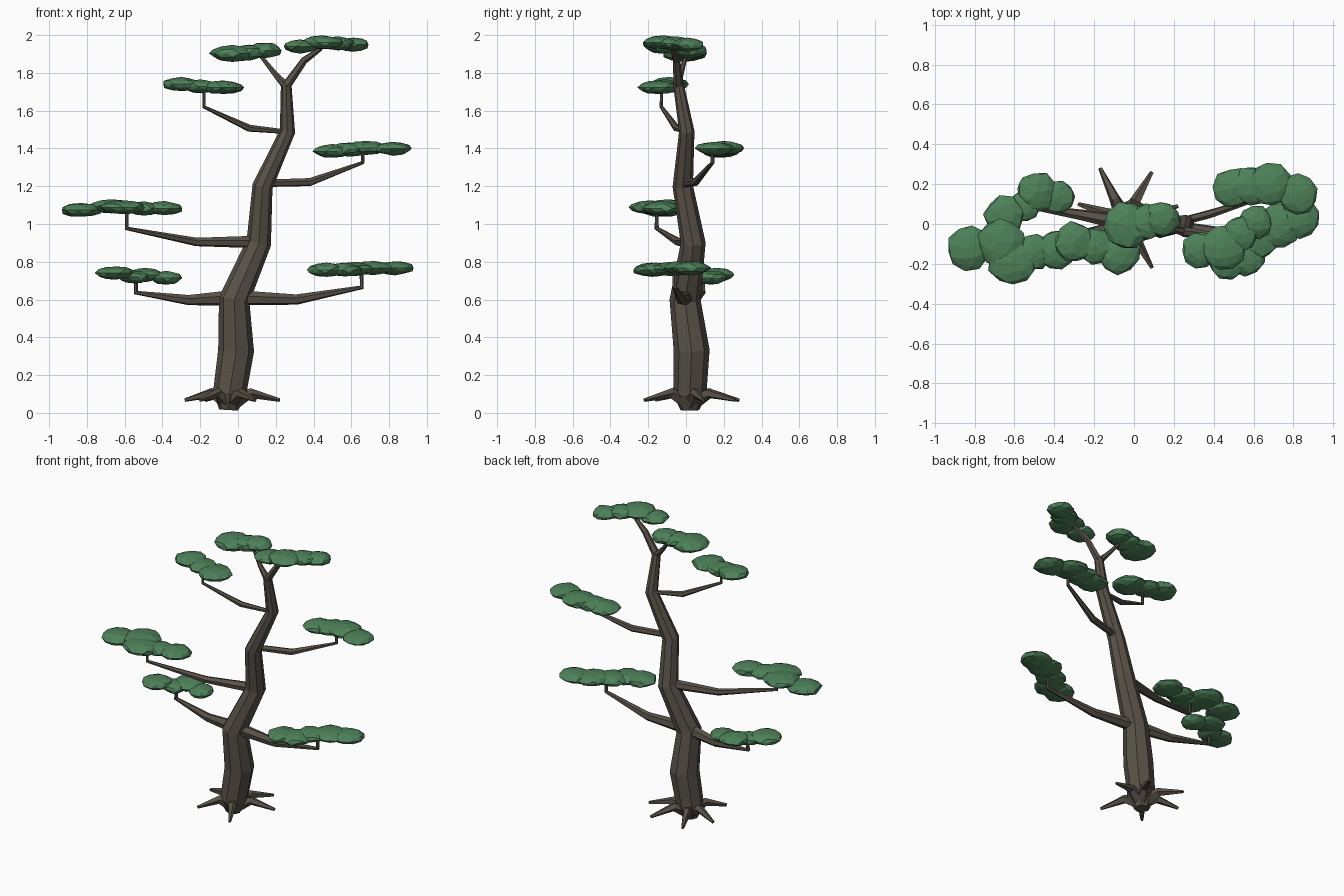
import bpy, bmesh, math, random
from mathutils import Vector, Matrix

random.seed(4)

def material(name, rgb):
    m = bpy.data.materials.new(name)
    m.diffuse_color = (*rgb, 1)
    return m

bark = material("bark", (0.10, 0.083, 0.065))
leaf = material("foliage", (0.075, 0.22, 0.10))

def finish(bm, name, mat):
    bmesh.ops.recalc_face_normals(bm, faces=bm.faces)
    me = bpy.data.meshes.new(name)
    bm.to_mesh(me)
    bm.free()
    me.materials.append(mat)
    ob = bpy.data.objects.new(name, me)
    bpy.context.collection.objects.link(ob)
    return ob

def tube(name, pts, radii, sides=6):
    """Faceted tapering limb along a bent path."""
    bm = bmesh.new()
    pts = [Vector(p) for p in pts]
    rings, last, u = [], len(pts) - 1, None
    for i, (p, r) in enumerate(zip(pts, radii)):
        t = Vector()
        if i > 0:
            t += (p - pts[i - 1]).normalized()
        if i < last:
            t += (pts[i + 1] - p).normalized()
        t.normalize()
        if u is None:
            u = t.orthogonal()
        u = (u - t * u.dot(t)).normalized()
        v = t.cross(u)
        rings.append([bm.verts.new(p + r * (u * math.cos(a) + v * math.sin(a)))
                      for a in (2 * math.pi * k / sides for k in range(sides))])
    for a, b in zip(rings, rings[1:]):
        for k in range(sides):
            n = (k + 1) % sides
            bm.faces.new((a[k], a[n], b[n], b[k]))
    bm.faces.new(rings[0])
    bm.faces.new(rings[-1])
    return finish(bm, name, bark)

def pad(name, z, blobs, h=0.036):
    """Cloud of flattened, slightly irregular low-poly balls: (x, y, radius, dz)."""
    bm = bmesh.new()
    for x, y, r, dz in blobs:
        m = (Matrix.Translation((x, y, z + dz)) @ Matrix.Diagonal((r, r, h, 1))
             @ Matrix.Rotation(random.uniform(0, 6.28), 4, 'Z'))
        ball = bmesh.ops.create_icosphere(bm, subdivisions=2, radius=1, matrix=m)
        c = Vector((x, y, z + dz))
        for v in ball["verts"]:
            v.co = c + (v.co - c) * random.uniform(0.93, 1.09)
    return finish(bm, name, leaf)

# Trunk
tube("trunk",
     [(-0.05, 0.02, 0.015), (-0.045, 0.02, 0.10), (-0.01, 0.03, 0.33), (-0.02, -0.005, 0.60),
      (0.11, 0.038, 0.90), (0.13, -0.017, 1.20), (0.262, 0.004, 1.49), (0.255, -0.04, 1.74)],
     [0.05, 0.088, 0.095, 0.082, 0.066, 0.054, 0.041, 0.028], 8)

# Roots
for i, (x, y) in enumerate([(0.22, 0.09), (0.09, 0.26), (-0.17, 0.28),
                            (-0.28, 0.10), (-0.20, -0.16), (0.09, -0.22)]):
    c, tip = Vector((-0.045, 0.02, 0)), Vector((x, y, 0))
    path = [c.lerp(tip, 0.08), c.lerp(tip, 0.42), tip]
    for p, z in zip(path, (0.06, 0.105, 0.068)):
        p.z = z
    tube(f"root_{i}", path, [0.045, 0.028, 0.01], 5)

# Branches, each ending in an upright twig
R = [0.042, 0.028, 0.013, 0.011]
tube("branch_left_low", [(-0.02, 0, 0.61), (-0.26, 0.045, 0.597), (-0.54, 0.09, 0.637), (-0.54, 0.09, 0.72)], R)
tube("branch_right_low", [(-0.02, 0, 0.61), (0.31, -0.025, 0.60), (0.655, -0.06, 0.665), (0.655, -0.06, 0.75)], R)
tube("branch_left_mid", [(0.10, 0.03, 0.905), (-0.22, -0.04, 0.905), (-0.59, -0.155, 0.977), (-0.59, -0.155, 1.06)],
     [0.034, 0.023, 0.012, 0.010])
tube("branch_right_high", [(0.13, -0.015, 1.215), (0.38, 0.05, 1.222), (0.66, 0.14, 1.325), (0.66, 0.14, 1.38)],
     [0.02, 0.022, 0.011, 0.009])
tube("branch_left_high", [(0.26, 0, 1.488), (0.06, -0.05, 1.507), (-0.18, -0.13, 1.62), (-0.18, -0.13, 1.71)],
     [0.012, 0.019, 0.010, 0.009])
tube("fork_left", [(0.255, -0.04, 1.73), (0.20, -0.03, 1.79), (0.12, 0.0, 1.89)], [0.024, 0.016, 0.01])
tube("fork_right", [(0.255, -0.04, 1.73), (0.35, -0.05, 1.865), (0.44, -0.07, 1.93)], [0.026, 0.02, 0.012])

# Foliage pads
pad("pad_left_low", 0.73, [(-0.65, 0.04, 0.10, 0.01), (-0.55, 0.09, 0.08, -0.01),
                           (-0.49, 0.16, 0.10, 0.0), (-0.38, 0.135, 0.08, -0.015)])
pad("pad_right_low", 0.762, [(0.47, -0.18, 0.10, -0.005), (0.56, -0.16, 0.10, -0.005), (0.62, -0.08, 0.10, 0.0),
                             (0.72, -0.01, 0.11, 0.005), (0.83, 0.03, 0.10, 0.005)])
pad("pad_left_mid", 1.083, [(-0.83, -0.12, 0.11, -0.01), (-0.67, -0.09, 0.12, 0.01),
                            (-0.61, -0.19, 0.12, 0.005), (-0.50, -0.14, 0.09, 0.0), (-0.39, -0.13, 0.10, 0.0)])
pad("pad_right_high", 1.395, [(0.50, 0.18, 0.10, -0.01), (0.59, 0.19, 0.10, 0.0),
                              (0.68, 0.20, 0.11, 0.008), (0.82, 0.15, 0.10, 0.005)])
pad("pad_left_high", 1.728, [(-0.30, -0.09, 0.10, 0.012), (-0.20, -0.11, 0.09, 0.0), (-0.08, -0.14, 0.11, -0.005)])
pad("pad_top_left", 1.908, [(-0.03, -0.01, 0.12, -0.005), (0.06, 0.01, 0.09, 0.0), (0.14, 0.025, 0.09, 0.01)], 0.042)
pad("pad_top_right", 1.95, [(0.33, -0.13, 0.09, -0.01), (0.45, -0.12, 0.11, 0.01), (0.53, -0.05, 0.09, 0.005),
                            (0.61, 0.01, 0.085, 0.0)])
